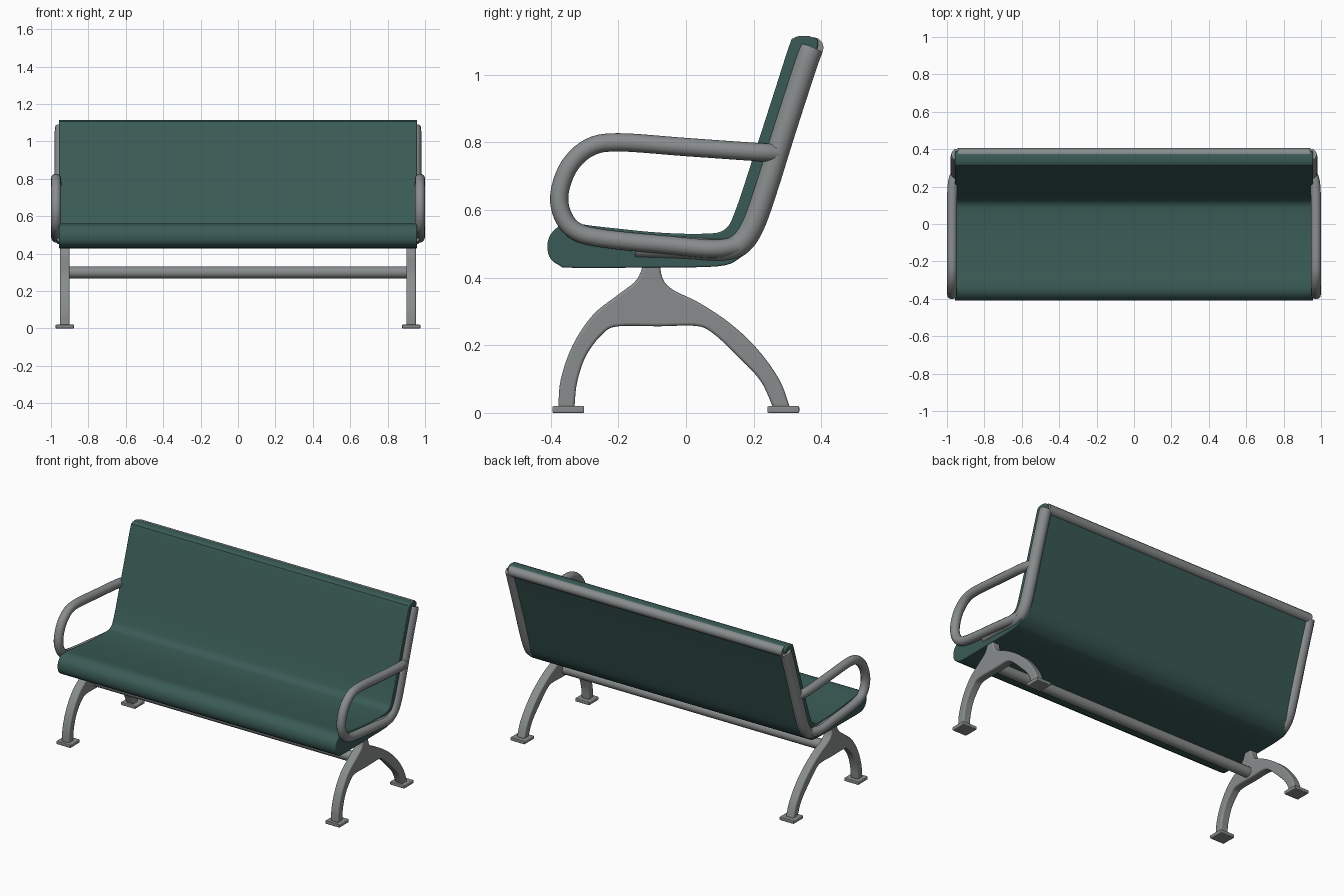
import bpy, bmesh, math
from mathutils import Vector

if "Cube" in bpy.data.objects:
    bpy.data.objects.remove(bpy.data.objects["Cube"])


def material(name, rgb):
    m = bpy.data.materials.new(name)
    m.diffuse_color = (*rgb, 1)
    m.use_nodes = True
    m.node_tree.nodes["Principled BSDF"].inputs["Base Color"].default_value = m.diffuse_color
    return m


GREEN = material("dark green", (0.042, 0.105, 0.092))
GREY = material("metal grey", (0.25, 0.265, 0.265))


def spline(pts, steps=5):
    """Smooth open curve through the points (Catmull-Rom)."""
    p = [Vector(q) for q in pts]
    p = [p[0] * 2 - p[1]] + p + [p[-1] * 2 - p[-2]]
    out = []
    for i in range(1, len(p) - 2):
        a, b, c, d = p[i - 1:i + 3]
        for k in range(steps):
            t = k / steps
            out.append(0.5 * (2 * b + (c - a) * t + (2 * a - 5 * b + 4 * c - d) * t * t
                              + (3 * b - a - 3 * c + d) * t ** 3))
    return out + [p[-2]]


def finish(ob, mat):
    ob.data.materials.clear()
    ob.data.materials.append(mat)
    bpy.ops.object.select_all(action='DESELECT')
    ob.select_set(True)
    bpy.context.view_layer.objects.active = ob
    bpy.ops.object.shade_smooth_by_angle(angle=math.radians(40))


def extrude(name, outline, x0, x1, mat, bevel):
    """Side profile (y, z) pushed along x, with rounded rims."""
    bm = bmesh.new()
    face = bm.faces.new([bm.verts.new((x0, p[0], p[1])) for p in outline])
    new = bmesh.ops.extrude_face_region(bm, geom=[face])["geom"]
    bmesh.ops.translate(bm, vec=(x1 - x0, 0, 0),
                        verts=[g for g in new if isinstance(g, bmesh.types.BMVert)])
    bmesh.ops.recalc_face_normals(bm, faces=bm.faces)
    me = bpy.data.meshes.new(name)
    bm.to_mesh(me)
    bm.free()
    ob = bpy.data.objects.new(name, me)
    bpy.context.collection.objects.link(ob)
    finish(ob, mat)
    b = ob.modifiers.new("rim", 'BEVEL')
    b.width, b.segments, b.limit_method, b.angle_limit = bevel, 3, 'ANGLE', math.radians(50)
    return ob


def tube(name, pts, radius, mat):
    cu = bpy.data.curves.new(name, 'CURVE')
    cu.dimensions = '3D'
    cu.bevel_depth, cu.bevel_resolution, cu.use_fill_caps = radius, 4, True
    s = cu.splines.new('POLY')
    s.points.add(len(pts) - 1)
    for q, p in zip(s.points, pts):
        q.co = (*p, 1)
    ob = bpy.data.objects.new(name, cu)
    bpy.context.collection.objects.link(ob)
    bpy.ops.object.select_all(action='DESELECT')
    ob.select_set(True)
    bpy.context.view_layer.objects.active = ob
    bpy.ops.object.convert(target='MESH')
    finish(bpy.context.object, mat)


# seat and back: one bent shell with a thick rolled front
shell = [(-0.365, 0.43), (-0.40, 0.455), (-0.41, 0.495), (-0.395, 0.535), (-0.35, 0.56),
         (-0.25, 0.55), (-0.08, 0.533), (0.06, 0.53), (0.115, 0.543), (0.145, 0.595),
         (0.20, 0.76), (0.255, 0.93), (0.305, 1.085), (0.318, 1.108), (0.345, 1.115),
         (0.375, 1.11), (0.39, 1.085), (0.35, 0.96), (0.29, 0.775), (0.235, 0.60),
         (0.20, 0.505), (0.155, 0.455), (0.09, 0.433), (-0.1, 0.43), (-0.30, 0.428)]
extrude("seat_and_back", spline(shell, 4), -0.957, 0.957, GREEN, 0.015)

# frame: one tube up each side and across the top of the back
side = [(0.94, -0.15, 0.492), (0.945, 0.0, 0.488), (0.945, 0.10, 0.482), (0.945, 0.155, 0.497),
        (0.945, 0.195, 0.55), (0.945, 0.235, 0.66), (0.945, 0.285, 0.82), (0.945, 0.33, 0.96),
        (0.945, 0.36, 1.05)]
corner = [(0.938, 0.37, 1.073), (0.915, 0.376, 1.082)]
right = side + corner
left = [(-x, y, z) for x, y, z in right]
tube("side_frames", spline(side + [(0.942, 0.371, 1.078)]), 0.035, GREY)
tube("side_frame_left", spline([(-x, y, z) for x, y, z in side + [(0.942, 0.371, 1.078)]]), 0.035, GREY)
tube("top_rail", [(-0.942, 0.376, 1.08), (0.942, 0.376, 1.08)], 0.031, GREY)

# leg outline: outer front edge, neck, outer rear edge, then the inner arch
outer_front = spline([(-0.378, 0.015), (-0.37, 0.10), (-0.335, 0.20), (-0.275, 0.29),
                      (-0.20, 0.35), (-0.145, 0.395), (-0.122, 0.455)])
outer_rear = spline([(-0.078, 0.455), (-0.07, 0.40), (-0.04, 0.365), (0.04, 0.325),
                     (0.13, 0.265), (0.21, 0.19), (0.275, 0.10), (0.308, 0.015)])
inner = spline([(0.258, 0.015), (0.22, 0.095), (0.15, 0.17), (0.08, 0.235), (0.03, 0.257),
                (-0.08, 0.256), (-0.20, 0.256), (-0.245, 0.235), (-0.295, 0.17),
                (-0.322, 0.09), (-0.33, 0.015)])

arm = [(0.952, 0.275, 0.768), (0.970, 0.20, 0.772), (0.973, 0.0, 0.786), (0.973, -0.20, 0.800),
       (0.973, -0.285, 0.785), (0.973, -0.345, 0.73), (0.973, -0.374, 0.65),
       (0.973, -0.365, 0.585), (0.973, -0.325, 0.537), (0.973, -0.24, 0.515),
       (0.973, -0.05, 0.496), (0.970, 0.08, 0.485), (0.955, 0.15, 0.494)]

for label, s in (("right", 1), ("left", -1)):
    extrude("leg_" + label, outer_front + outer_rear + inner, s * 0.90, s * 0.952, GREY, 0.008)
    # looped armrest
    tube("armrest_" + label, spline([(s * x, y, z) for x, y, z in arm]), 0.027, GREY)
    # foot plates
    for end, y in (("front", -0.348), ("rear", 0.288)):
        plate = [(y - 0.047, 0), (y + 0.047, 0), (y + 0.047, 0.02), (y - 0.047, 0.02)]
        extrude(f"foot_{end}_{label}", plate, s * 0.877, s * 0.975, GREY, 0.004)

# crossbar between the legs
tube("crossbar", [(-0.91, -0.10, 0.30), (0.91, -0.10, 0.30)], 0.032, GREY)
